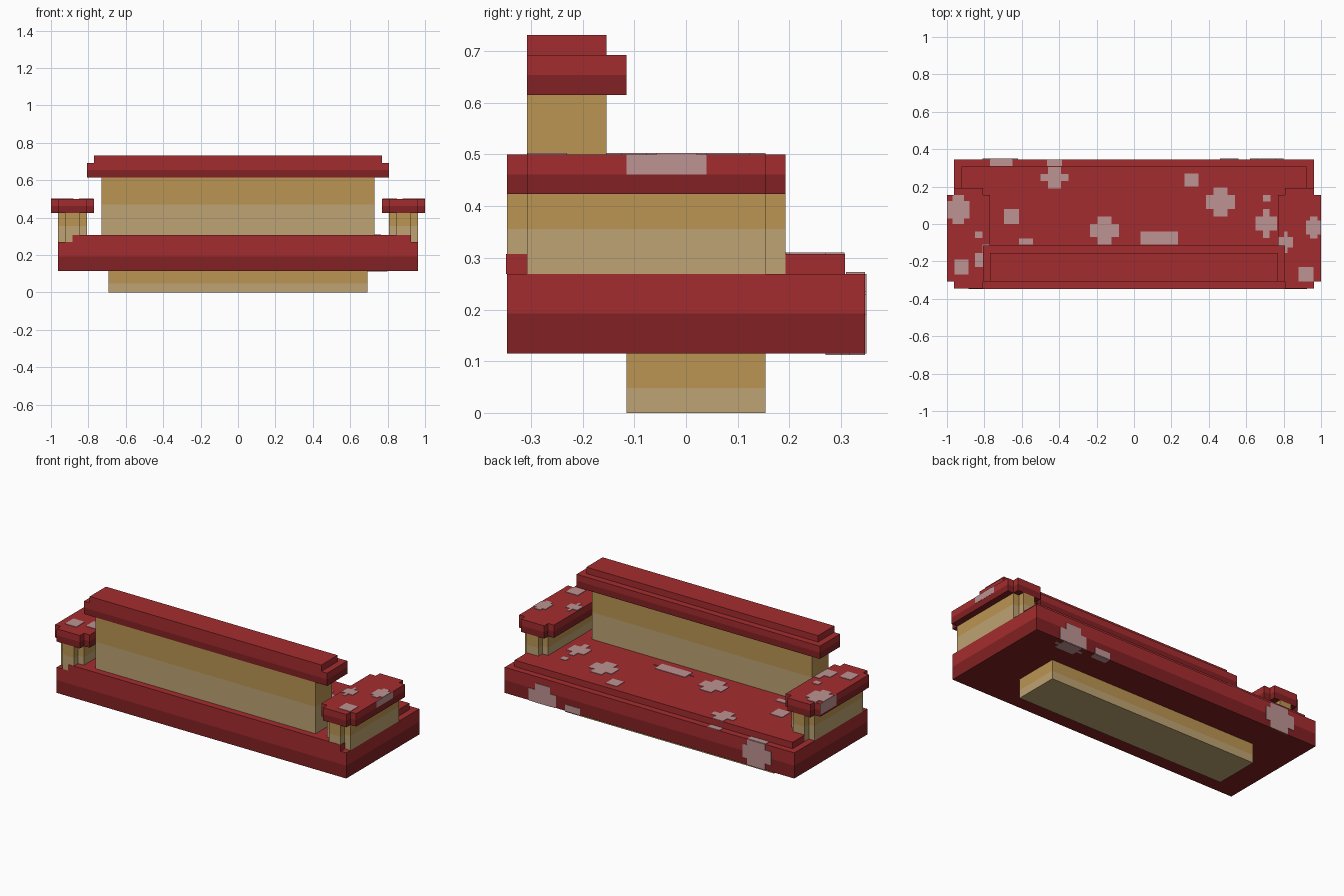
import bpy
import bmesh

U = 1 / 26  # grid step of the blocky design
THIN = 0.003

old = bpy.data.objects.get("Cube")
if old:
    bpy.data.objects.remove(old, do_unlink=True)


def make_material(name, rgb):
    lin = [(c / 255 / 12.92) if c < 11 else ((c / 255 + 0.055) / 1.055) ** 2.4 for c in rgb]
    mat = bpy.data.materials.new(name)
    mat.use_nodes = True
    mat.diffuse_color = (*lin, 1)
    bsdf = mat.node_tree.nodes["Principled BSDF"]
    bsdf.inputs["Base Color"].default_value = (*lin, 1)
    bsdf.inputs["Roughness"].default_value = 0.9
    return mat


red = make_material("red", (164, 44, 46))
dark_red = make_material("dark red", (130, 33, 35))
tan = make_material("tan", (187, 149, 83))
pale_tan = make_material("pale tan", (190, 163, 115))
pink = make_material("dusty pink", (190, 147, 147))


def outline(x0, x1, y0, y1, n=0):
    """Rectangle, or a rectangle with square corner notches of size n."""
    if n == 0:
        return [(x0, y0), (x1, y0), (x1, y1), (x0, y1)]
    a, b, c, d = x0 + n, x1 - n, y0 + n, y1 - n
    return [(a, y0), (b, y0), (b, c), (x1, c), (x1, d), (b, d),
            (b, y1), (a, y1), (a, d), (x0, d), (x0, c), (a, c)]


def prism(name, pts, levels, mats, scale=U):
    """Stack of bands; each band between two levels takes its own material."""
    bm = bmesh.new()
    rings = [[bm.verts.new((x * scale, y * scale, z * scale)) for x, y in pts] for z in levels]
    bm.faces.new(rings[0][::-1]).material_index = 0
    bm.faces.new(rings[-1]).material_index = len(mats) - 1
    for i, (low, high) in enumerate(zip(rings, rings[1:])):
        for k in range(len(pts)):
            j = (k + 1) % len(pts)
            bm.faces.new((low[k], low[j], high[j], high[k])).material_index = i
    bmesh.ops.recalc_face_normals(bm, faces=bm.faces)
    mesh = bpy.data.meshes.new(name)
    bm.to_mesh(mesh)
    bm.free()
    for m in mats:
        mesh.materials.append(m)
    obj = bpy.data.objects.new(name, mesh)
    bpy.context.collection.objects.link(obj)
    return obj


REDS, TANS = (dark_red, red), (pale_tan, tan)

# Foot and seat slab
prism("foot", outline(-18, 18, -3, 4), (0, 1.25, 3), TANS)
prism("seat_base", outline(-25, 25, -9, 9), (3, 5, 7), REDS)

# Raised seat layer: centre, rear ledge and front rim
prism("seat_cushion", outline(-22, 22, -8, 5), (7, 8), (red,))
prism("seat_rear_ledge", outline(-24, 24, 5, 8), (7, 8), (red,))
prism("seat_front_rim", outline(-23, 24.05, -9.05, -8), (7, 8), (red,))

# Backrest with stepped cap
prism("backrest", outline(-19, 19, -8, -4), (8, 12.2, 16), TANS)
prism("backrest_cap", outline(-21, 21, -8, -3), (16, 17, 18), REDS)
prism("backrest_cap_top", outline(-20, 20, -8, -4), (18, 19), (red,))

# Armrests with notched corners
for side, x0 in (("right", -26), ("left", 20)):
    prism(side + "_arm", outline(x0 + 1, x0 + 5, -9, 5, 1), (7, 9.25, 11), TANS)
    prism(side + "_arm_cap", outline(x0, x0 + 6, -9, 5, 1), (11, 12, 13), REDS)


def spot(name, x0, x1, y0, y1, z, n=0):
    prism(name, outline(x0, x1, y0, y1, n), (z - THIN, z + THIN), (pink,), 1)


# Faded spots on the seat
seat_z, rim_z, arm_z = 8 * U, 7 * U, 13 * U
for x0, x1, y0, y1, n in (
    (-.50, -.35, .19, .307, .04), (.27, .345, .2, .27, 0), (.385, .54, .04, .195, .04),
    (.69, .73, .12, .155, 0), (.65, .765, -.075, .08, .04), (-.695, -.615, 0, .08, 0),
    (-.235, -.08, -.11, .04, .04), (0, .27, -.11, -.04, .035), (-.615, -.54, -.11, -.077, 0),
):
    spot("seat_spot", x0, x1, y0, y1, seat_z, n)

# Faded spots on the rear rim
spot("rim_spot", -.77, -.65, .31, .346, rim_z)
spot("rim_spot", -.465, -.385, .31, .346, rim_z)

# Faded spots on the arm caps
for x0, x1, y0, y1, n in (
    (-.85, -.81, -.075, -.04, 0), (-.85, -.772, -.23, -.155, 0), (-.81, -.772, -.155, -.11, 0),
    (-1, -.88, 0, .154, .03), (-.96, -.885, -.27, -.19, 0), (.92, 1, -.077, .04, .02),
    (.772, .85, -.155, -.04, .03), (.88, .96, -.307, -.23, 0),
):
    spot("arm_spot", x0, x1, y0, y1, arm_z, n)


def side_spot(name, x0, x1, y0, y1, z0, z1):
    prism(name, outline(x0, x1, y0, y1), (z0, z1), (pink,), 1)


# Faded spots on vertical faces
side_spot("left_arm_side_spot", 1 - THIN, 1 + THIN / 3, -.115, .04, 12 * U, 13 * U)
side_spot("right_arm_side_spot", -1 - THIN / 3, -1 + THIN, 0, .154, .435, 13 * U)
back = 9 * U
for x0, x1, z0, z1 in ((.62, .8, 3 * U, .19), (.66, .76, .19, .23), (.46, .56, 3 * U, .155),
                       (-.81, -.62, .155, .235), (-.77, -.65, 3 * U, 7 * U)):
    side_spot("rear_spot", x0, x1, back - THIN, back + THIN, z0, z1)

# Faded spots wrapping under the seat
spot("under_spot", .62, .8, .27, back, 3 * U, .03)
spot("under_spot", .46, .56, .31, back, 3 * U)
